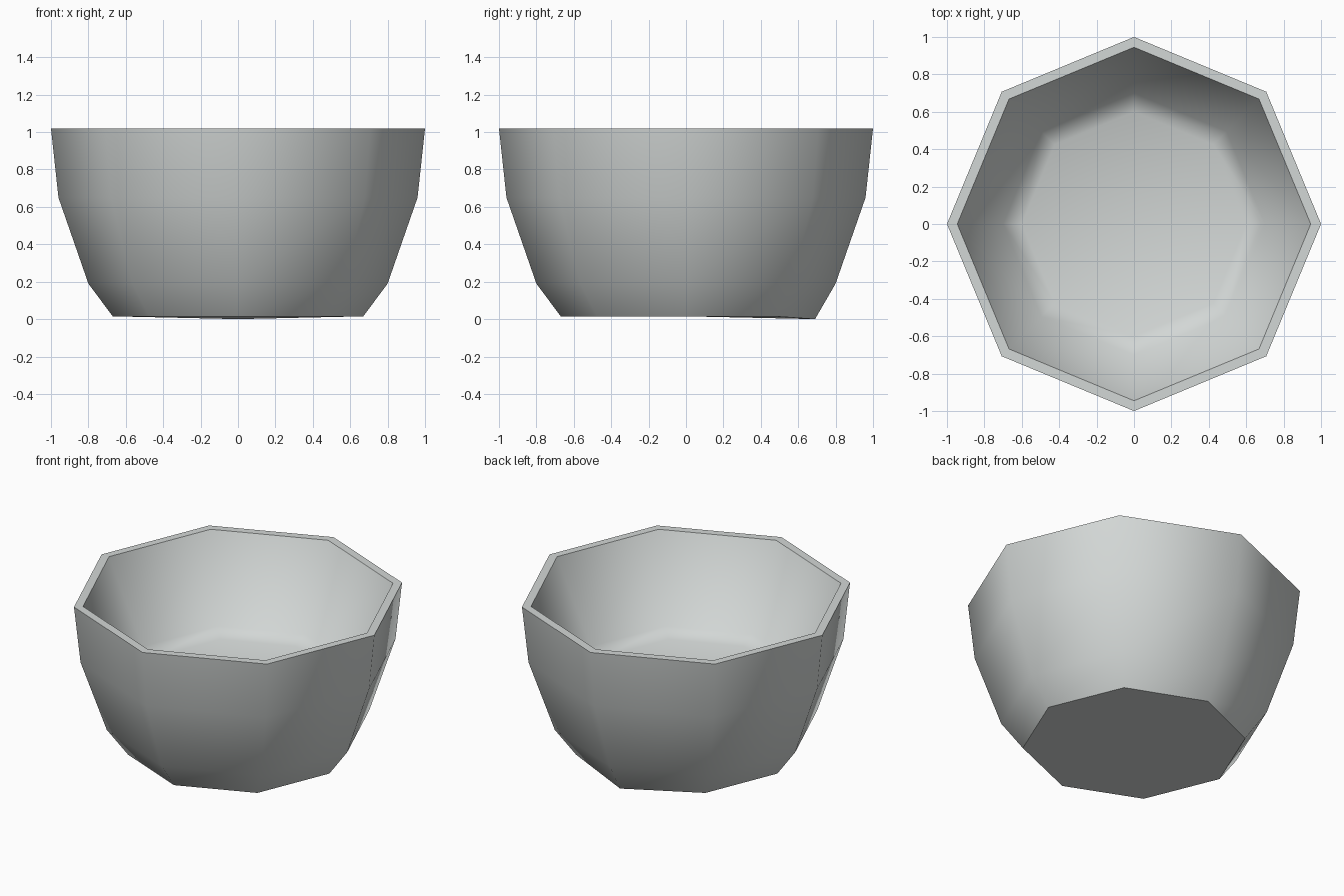
import bpy
import bmesh
from math import cos, sin, pi, radians

SIDES = 8

cube = bpy.data.objects.get("Cube")
if cube:
    bpy.data.objects.remove(cube, do_unlink=True)


def make_material(name, colour):
    mat = bpy.data.materials.new(name)
    mat.use_nodes = True
    mat.diffuse_color = colour
    bsdf = mat.node_tree.nodes["Principled BSDF"]
    bsdf.inputs["Base Color"].default_value = colour
    bsdf.inputs["Roughness"].default_value = 0.8
    return mat


def add_ring(bm, radius, z):
    angles = [2 * pi * i / SIDES for i in range(SIDES)]
    return [bm.verts.new((radius * cos(a), radius * sin(a), z)) for a in angles]


# Bowl profile (radius, height): up the outside, over the rim, down the inside
profile = [
    (0.67, 0.015), (0.80, 0.19), (0.96, 0.65), (1.0, 1.02),
    (0.945, 1.02), (0.70, 0.49), (0.60, 0.45),
]

bm = bmesh.new()
rings = [add_ring(bm, r, z) for r, z in profile]
for low, high in zip(rings, rings[1:]):
    for i in range(SIDES):
        j = (i + 1) % SIDES
        bm.faces.new((low[i], low[j], high[j], high[i]))

# Underside and inner floor
bm.faces.new(rings[0][::-1])
bm.faces.new(rings[-1])

# The back corner of the base sits slightly lower and further out
rings[0][SIDES // 4].co = (0, 0.69, 0)
bmesh.ops.recalc_face_normals(bm, faces=bm.faces)

mesh = bpy.data.meshes.new("bowl")
bm.to_mesh(mesh)
bm.free()
bowl = bpy.data.objects.new("bowl", mesh)
bpy.context.collection.objects.link(bowl)
mesh.materials.append(make_material("pale grey", (0.65, 0.68, 0.67, 1)))

# Round walls, crisp rim and base
bpy.ops.object.select_all(action="DESELECT")
bowl.select_set(True)
bpy.context.view_layer.objects.active = bowl
bpy.ops.object.shade_smooth_by_angle(angle=radians(65))
# Keep the underside flat against the smooth wall
for face in mesh.polygons:
    if face.normal.z < -0.9:
        face.use_smooth = False
